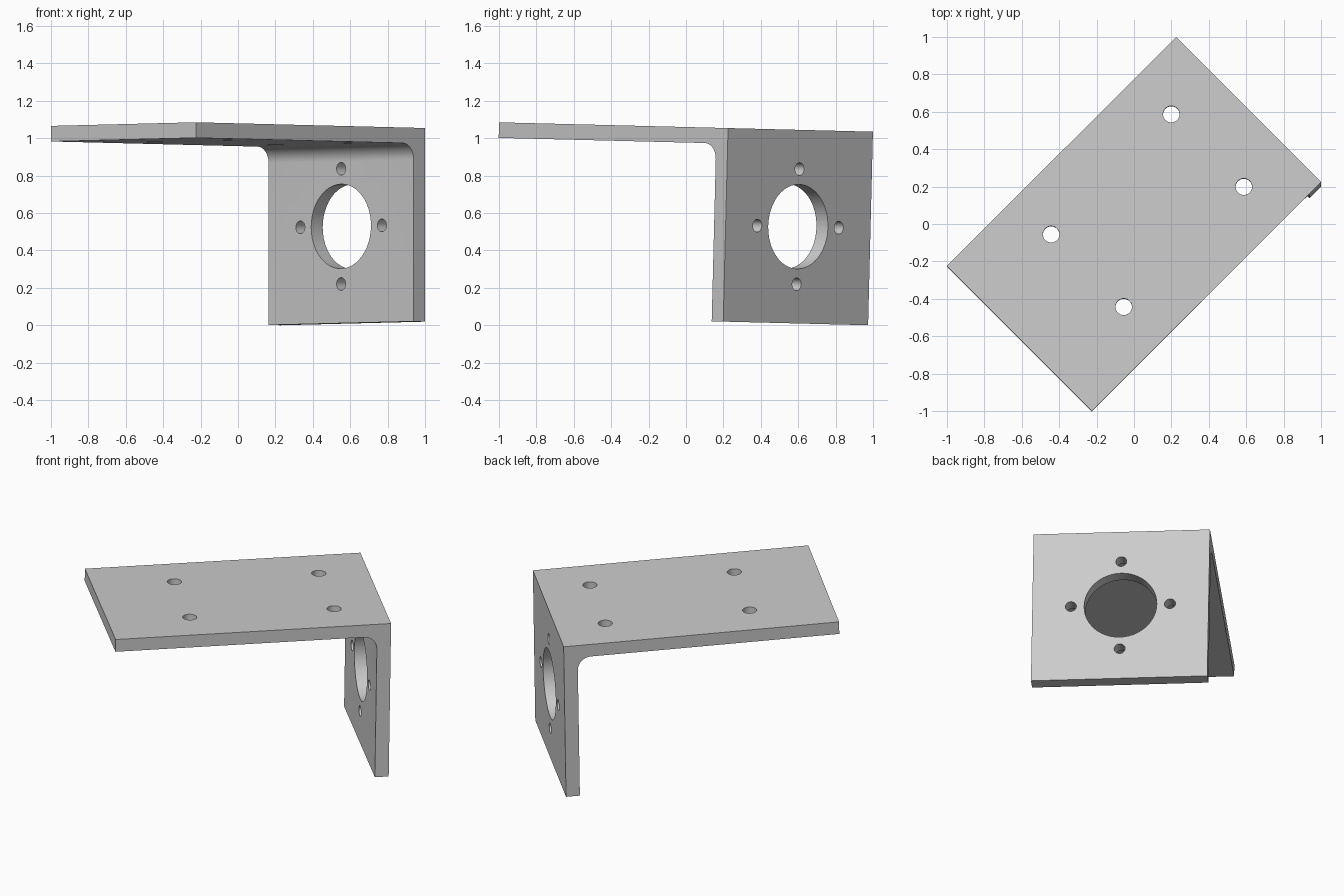
import bpy
import bmesh
from math import cos, sin, pi
from mathutils import Matrix, Vector

if "Cube" in bpy.data.objects:
    bpy.data.objects.remove(bpy.data.objects["Cube"], do_unlink=True)

# Sizes
HALF_LEN, HALF_WID = 0.866, 0.548
PLATE_T, LEG_T, DROP, FILLET = 0.083, 0.087, 1.035, 0.085

grey = bpy.data.materials.new("plain grey metal")
grey.use_nodes = True
colour = (0.6, 0.6, 0.6, 1)
grey.diffuse_color = colour
grey.node_tree.nodes["Principled BSDF"].inputs["Base Color"].default_value = colour


def finish(name, bm):
    bmesh.ops.recalc_face_normals(bm, faces=bm.faces[:])
    mesh = bpy.data.meshes.new(name)
    bm.to_mesh(mesh)
    bm.free()
    mesh.materials.append(grey)
    obj = bpy.data.objects.new(name, mesh)
    bpy.context.scene.collection.objects.link(obj)
    return obj


# Angle profile: plate on top, leg hanging at one end, filleted inner corner
inner = HALF_LEN - LEG_T
profile = [(-HALF_LEN, 0), (-HALF_LEN, -PLATE_T)]
cx, cz = inner - FILLET, -PLATE_T - FILLET
for i in range(13):
    a = pi / 2 * (1 - i / 12)
    profile.append((cx + FILLET * cos(a), cz + FILLET * sin(a)))
profile += [(inner, -DROP), (HALF_LEN, -DROP), (HALF_LEN, 0)]

bm = bmesh.new()
side = bm.faces.new([bm.verts.new((x, -HALF_WID, z)) for x, z in profile])
swept = bmesh.ops.extrude_face_region(bm, geom=[side])["geom"]
bmesh.ops.translate(bm, vec=(0, 2 * HALF_WID, 0),
                    verts=[v for v in swept if isinstance(v, bmesh.types.BMVert)])
bracket = finish("angle_bracket", bm)

# Drill cutters, none of them overlapping
drills = bmesh.new()


def drill(centre, radius, through_leg=False):
    turn = Matrix.Rotation(pi / 2, 4, "Y") if through_leg else Matrix()
    bmesh.ops.create_cone(drills, cap_ends=True, segments=48, radius1=radius,
                          radius2=radius, depth=0.3,
                          matrix=Matrix.Translation(Vector(centre)) @ turn)


# Four mounting holes in the plate
for x in (-0.352, 0.556):
    for y in (-0.274, 0.274):
        drill((x, y, -PLATE_T / 2), 0.044)

# Large bore and four screw holes in the leg
leg_x, leg_z = HALF_LEN - LEG_T / 2, -DROP / 2
drill((leg_x, 0, leg_z), 0.226, True)
for k in range(4):
    a = k * pi / 2
    drill((leg_x, 0.308 * cos(a), leg_z + 0.308 * sin(a)), 0.034, True)
cutter = finish("hole_cutter", drills)
cutter.hide_render = True

# Cut the holes and keep the result as plain mesh
cut = bracket.modifiers.new("holes", "BOOLEAN")
cut.operation = "DIFFERENCE"
cut.solver = "EXACT"
cut.object = cutter
bpy.context.view_layer.update()
graph = bpy.context.evaluated_depsgraph_get()
result = bpy.data.meshes.new_from_object(bracket.evaluated_get(graph))
bracket.modifiers.clear()
bracket.data = result
bpy.data.objects.remove(cutter, do_unlink=True)

# Smooth hole walls and fillet, crisp edges
for face in result.polygons:
    face.use_smooth = True
result.set_sharp_from_angle(angle=pi / 6)

# Stand it diagonally with a slight tilt
bracket.matrix_world = (Matrix.Translation((0, 0, 1.06))
                        @ Matrix.Rotation(-0.025, 4, "X")
                        @ Matrix.Rotation(pi / 4, 4, "Z"))
